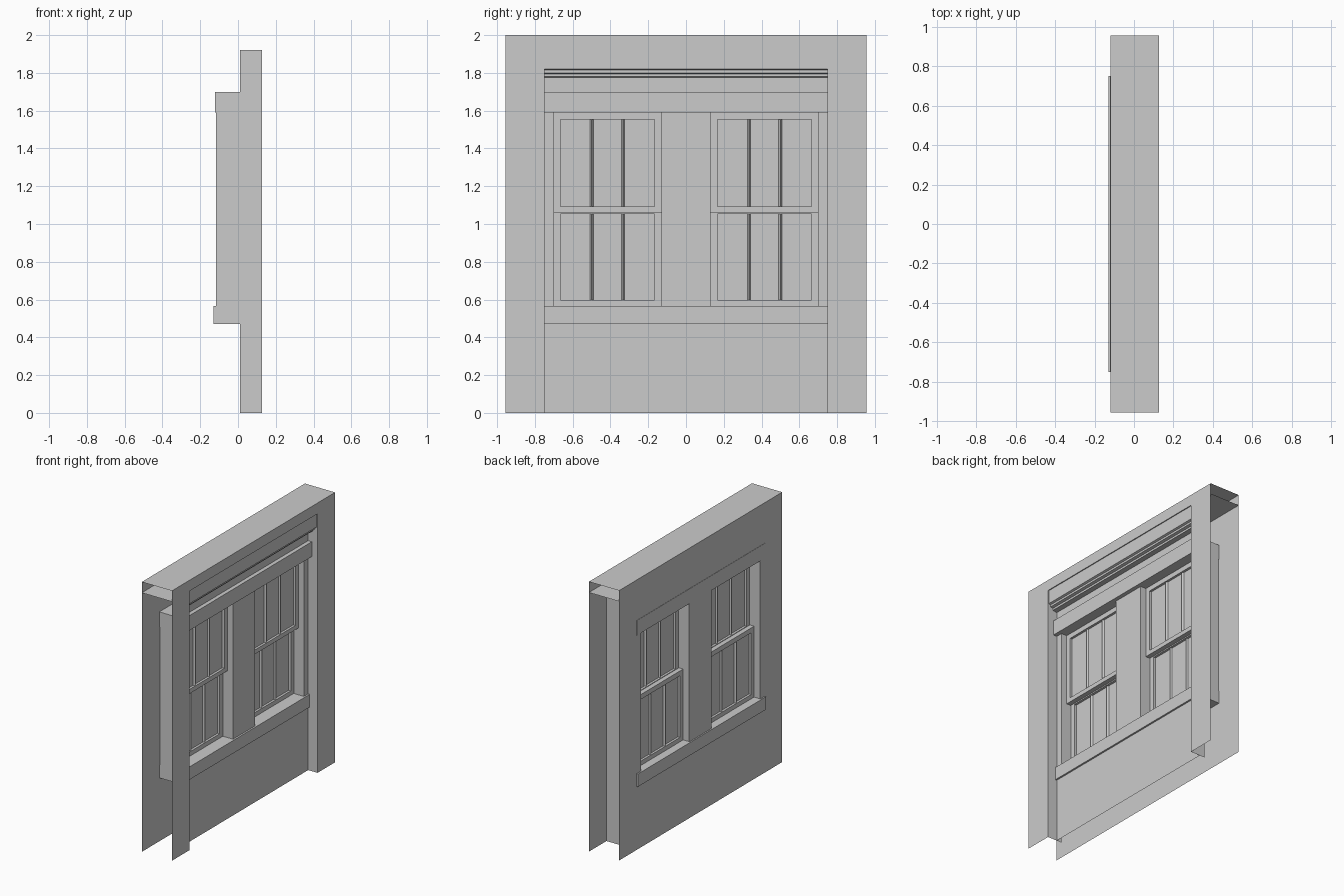
import bpy

if "Cube" in bpy.data.objects:
    bpy.data.objects.remove(bpy.data.objects["Cube"])

BACK, FRONT, INNER = -0.12, 0.127, 0.05     # wall planes in x
END, BAY, TOP = 0.955, 0.75, 2.0            # wall end, recess edge, wall top
SOFFIT = 1.92
Z0, Z1 = 0.565, 1.59                        # window opening heights
Y0, Y1 = 0.13, 0.70                         # window opening widths


def mesh(name, verts, faces):
    me = bpy.data.meshes.new(name)
    me.from_pydata(verts, [], faces)
    me.update()
    ob = bpy.data.objects.new(name, me)
    bpy.context.collection.objects.link(ob)
    return ob


def boxes(name, ranges):
    """One object of boxes; a range with no size in one axis gives a flat sheet."""
    verts, faces = [], []
    for xs, ys, zs in ranges:
        n = len(verts)
        flat = [i for i, r in enumerate((xs, ys, zs)) if r[0] == r[1]]
        if flat:
            if flat[0] == 0:
                q = [(xs[0], ys[i], zs[j]) for i, j in ((0, 0), (1, 0), (1, 1), (0, 1))]
            elif flat[0] == 1:
                q = [(xs[i], ys[0], zs[j]) for i, j in ((0, 0), (1, 0), (1, 1), (0, 1))]
            else:
                q = [(xs[i], ys[j], zs[0]) for i, j in ((0, 0), (1, 0), (1, 1), (0, 1))]
            verts += q
            faces.append([n, n + 1, n + 2, n + 3])
        else:
            verts += [(x, y, z) for x in xs for y in ys for z in zs]
            faces += [[n + k for k in f] for f in (
                (0, 1, 3, 2), (4, 6, 7, 5), (0, 4, 5, 1),
                (2, 3, 7, 6), (0, 2, 6, 4), (1, 5, 7, 3))]
    return mesh(name, verts, faces)


def side(s, a, b):
    return tuple(sorted((s * a, s * b)))


# back wall skin with two window openings
bx = (BACK, BACK)
boxes("back_wall", [
    (bx, (-END, END), (0, Z0)), (bx, (-END, END), (Z1, TOP)), (bx, (-Y0, Y0), (Z0, Z1)),
    (bx, (-END, -Y1), (Z0, Z1)), (bx, (Y1, END), (Z0, Z1))])

# front piers and the band above the recess
fx = (FRONT, FRONT)
boxes("front_wall", [
    (fx, (-END, -BAY), (0, SOFFIT)), (fx, (BAY, END), (0, SOFFIT)),
    (fx, (-END, END), (SOFFIT, TOP))])

# wall top and soffit, open at the ends
boxes("wall_top", [((BACK, FRONT), (-END, END), (z, z)) for z in (TOP, SOFFIT)])

# sides of the recess
boxes("recess_sides", [((0.01, FRONT), (s * BAY, s * BAY), (0, SOFFIT)) for s in (-1, 1)])

# apron panel below the windows
boxes("apron_panel", [((INNER, INNER), (-BAY, BAY), (0, 0.48))])

# stepped cornice running along the top of the recess
profile = [(0.12, SOFFIT), (0.12, 1.82), (0.105, 1.815), (0.105, 1.80),
           (0.085, 1.795), (0.085, 1.78), (INNER, 1.775), (INNER, 1.69)]
n = len(profile)
mesh("cornice", [(x, y, z) for y in (-BAY, BAY) for x, z in profile],
     [[i, i + 1, n + i + 1, n + i] for i in range(n - 1)])

# sill, lintel and the upright casings between them
boxes("sill", [((-0.13, 0.063), (-BAY, BAY), (0.47, Z0))])
boxes("lintel", [((-0.122, 0.08), (-BAY, BAY), (Z1, 1.70))])
boxes("casings", [((-0.116, INNER), ys, (Z0, Z1))
                  for ys in ((-BAY, -Y1), (-Y0, Y0), (Y1, BAY))])


def sash(name, s, x0, x1, z0, z1):
    """Sash frame, pane and two slim diamond glazing bars."""
    xs, g0, g1 = (x0, x1), 0.167, 0.665
    b, t = z0 + 0.032, z1 - 0.036
    boxes(name + "_frame", [
        (xs, side(s, Y0, g0), (z0, z1)), (xs, side(s, g1, Y1), (z0, z1)),
        (xs, side(s, g0, g1), (z0, b)), (xs, side(s, g0, g1), (t, z1))])
    xm = (x0 + x1) / 2
    boxes(name + "_pane", [((xm, xm), side(s, g0, g1), (b, t))])
    for k in (1, 2):
        y = s * (g0 + (g1 - g0) * k / 3)
        ring = [(xm - 0.013, y), (xm, y - 0.008), (xm + 0.013, y), (xm, y + 0.008)]
        mesh(f"{name}_bar_{k}", [(p, q, z) for z in (b, t) for p, q in ring],
             [[i, (i + 1) % 4, 4 + (i + 1) % 4, 4 + i] for i in range(4)])


# upper sashes sit in front of the lower ones
for s, label in ((-1, "left"), (1, "right")):
    sash(label + "_upper_sash", s, -0.03, 0.005, 1.06, Z1)
    sash(label + "_lower_sash", s, -0.068, -0.033, Z0, 1.09)
